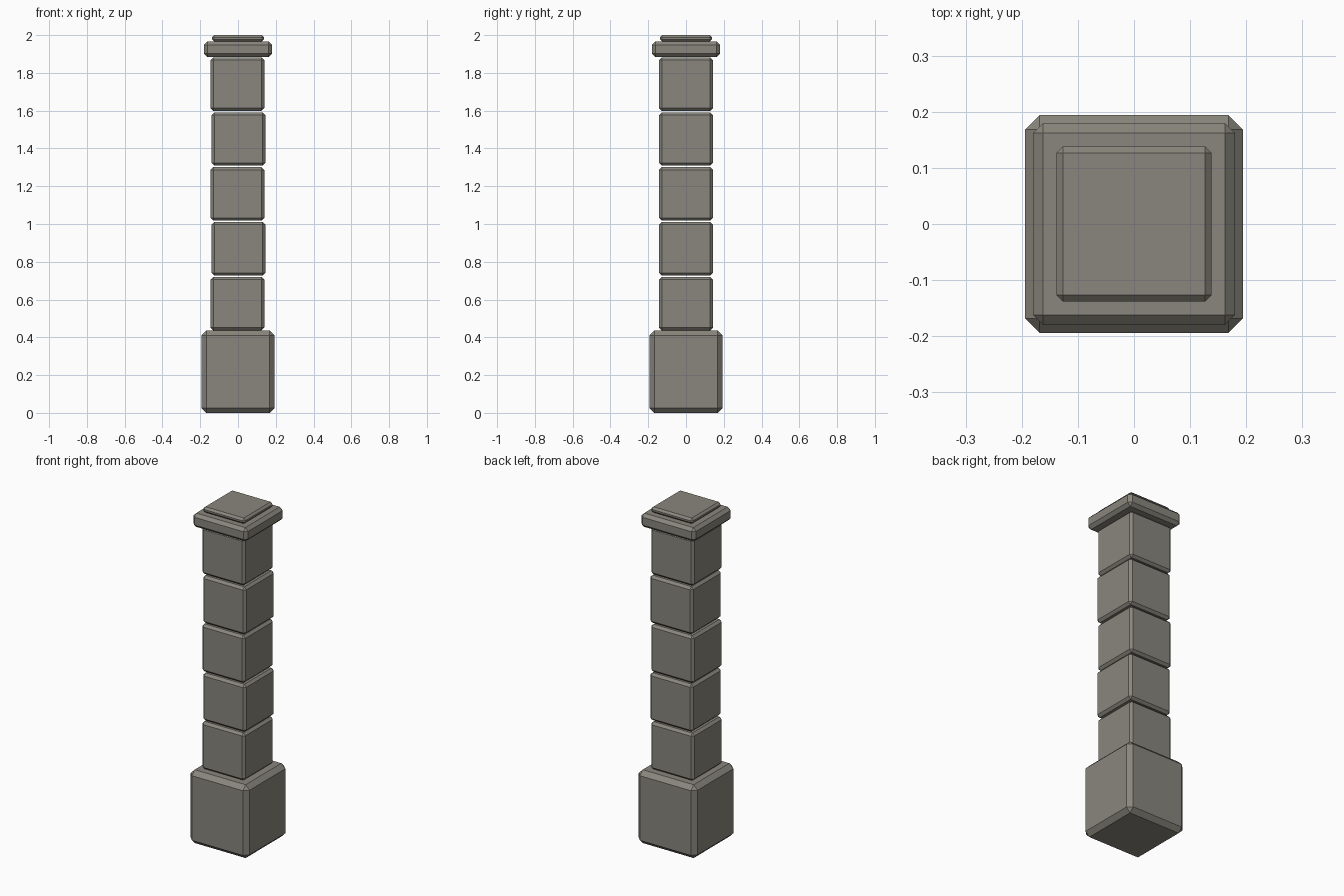
import bpy
import bmesh
from mathutils import Vector

cube = bpy.data.objects.get("Cube")
if cube:
    bpy.data.objects.remove(cube, do_unlink=True)

# Weathered stone colour
stone = bpy.data.materials.new("grey_stone")
stone.use_nodes = True
color = (0.25, 0.24, 0.205, 1.0)
stone.diffuse_color = color
stone.node_tree.nodes["Principled BSDF"].inputs["Base Color"].default_value = color


def chamfered_block(name, width, bottom, top, chamfer, x=0.0):
    """Square stone with a single flat chamfer along every edge."""
    bm = bmesh.new()
    bmesh.ops.create_cube(bm, size=1.0)
    bmesh.ops.scale(bm, vec=Vector((width, width, top - bottom)), verts=bm.verts)
    bmesh.ops.bevel(bm, geom=bm.edges[:], offset=chamfer, segments=1,
                    affect='EDGES', profile=0.5)
    mesh = bpy.data.meshes.new(name)
    bm.to_mesh(mesh)
    bm.free()
    mesh.materials.append(stone)
    obj = bpy.data.objects.new(name, mesh)
    obj.location = (x, 0, (bottom + top) / 2)
    bpy.context.collection.objects.link(obj)
    return obj


# Plinth
chamfered_block("base_stone", 0.388, 0.0, 0.437, 0.026)

# Shaft stones, nudged alternately left and right
for i in range(5):
    bottom = 0.437 + i * 0.2905
    nudge = 0.003 if i % 2 else -0.003
    chamfered_block(f"shaft_stone_{i + 1}", 0.284, bottom, bottom + 0.283, 0.014, nudge)

# Capital and top slab
chamfered_block("cap_stone", 0.36, 1.884, 1.966, 0.018)
chamfered_block("top_slab", 0.277, 1.966, 2.0, 0.012)
